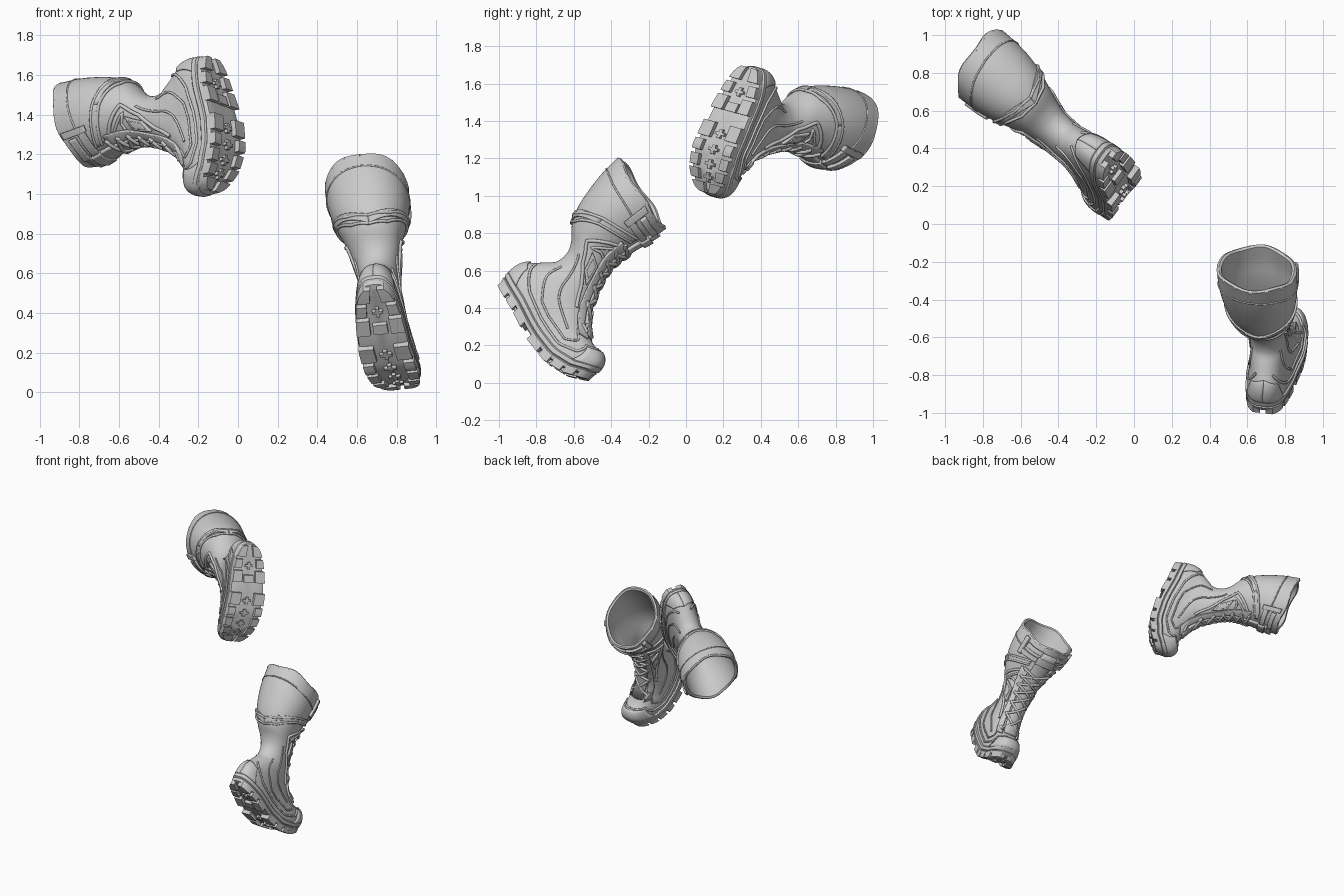
import bpy, bmesh, math
from mathutils import Vector
from math import pi, sin, cos

if "Cube" in bpy.data.objects:
    bpy.data.objects.remove(bpy.data.objects["Cube"])

# boot sections: height, sole-curve weight, back, front, half width back, half width front, squareness
LEV = [(.03, 1, -.055, .645, .105, .13, .7), (.10, 1, -.065, .65, .11, .135, .7),
       (.15, 1, -.06, .63, .108, .128, .72), (.19, .95, -.045, .59, .105, .118, .76),
       (.22, .8, -.025, .51, .10, .11, .82), (.25, .6, 0, .44, .10, .105, .88),
       (.28, .4, .025, .395, .098, .10, .92), (.33, .2, .065, .35, .10, .10, 1),
       (.40, 0, .068, .31, .105, .10, 1), (.46, 0, .035, .29, .12, .112, 1),
       (.52, 0, -.025, .28, .142, .125, 1), (.60, 0, -.07, .285, .178, .148, 1),
       (.70, 0, -.098, .298, .207, .178, 1), (.80, 0, -.115, .32, .22, .195, 1),
       (.905, 0, -.12, .335, .222, .20, 1)]
BASE = [(-.07, .012), (0, -.005), (.1, -.025), (.27, -.075), (.42, -.09), (.54, -.06), (.64, 0), (.70, .045)]
TOP = .905


def base(f):
    f = min(max(f, BASE[0][0]), BASE[-1][0])
    for (a, u), (b, v) in zip(BASE, BASE[1:]):
        if f <= b:
            return u + (v - u) * (f - a) / (b - a)


def shift(f):
    return .10 * max(0, f - .3)


def section(h):
    h = min(max(h, LEV[0][0]), LEV[-1][0])
    i = max(j for j in range(len(LEV) - 1) if LEV[j][0] <= h)
    a, b = LEV[i], LEV[i + 1]
    p, n = LEV[max(i - 1, 0)], LEV[min(i + 2, len(LEV) - 1)]
    d = b[0] - a[0]
    x = (h - a[0]) / d
    out = []
    for q in range(1, 7):
        m0 = (b[q] - p[q]) / (b[0] - p[0]) * d
        m1 = (n[q] - a[q]) / (n[0] - a[0]) * d
        out.append((2*x**3 - 3*x*x + 1) * a[q] + (x**3 - 2*x*x + x) * m0
                   + (3*x*x - 2*x**3) * b[q] + (x**3 - x*x) * m1)
    return out


def lean(h):
    return -.07 * max(0, h - .2) / .7


def surf(h, t, grow=0.0):
    k, fb, ff, wh, wf, e = section(h)
    c, s = cos(t), sin(t)
    ce = math.copysign(abs(c) ** e, c)
    se = math.copysign(abs(s) ** e, s)
    f = (fb + ff) / 2 + ((ff - fb) / 2 + grow) * ce
    w = wh + (wf - wh) * (1 + ce) / 2 + grow
    r = min(max((h - .55) / .355, 0), 1)
    u = h + k * base(f) - r * .2 * (f - .1) + r ** 4 * .008 * cos(5 * t)
    return Vector((f, w * se + shift(f) + lean(h), u))


def raised(h, t, d):
    p = surf(h, t)
    n = (surf(h, t + .02) - surf(h, t - .02)).cross(surf(h + .006, t) - surf(h - .006, t))
    n.normalize()
    k, fb, ff = section(h)[:3]
    if n.dot(p - Vector(((fb + ff) / 2, lean(h), p.z))) < 0:
        n.negate()
    return p + n * d


def boot(side, origin, fwd, up, flip):
    F = Vector(fwd).normalized()
    U = Vector(up)
    U = (U - F * U.dot(F)).normalized()
    S = F.cross(U) * flip
    O = Vector(origin)

    def W(p):
        return O + F * p[0] + S * p[1] + U * p[2]

    def make(name, verts, faces, thick=0, angle=45):
        me = bpy.data.meshes.new(name)
        me.from_pydata([W(v) for v in verts], [], faces)
        bm = bmesh.new()
        bm.from_mesh(me)
        bmesh.ops.recalc_face_normals(bm, faces=bm.faces)
        bm.to_mesh(me)
        bm.free()
        ob = bpy.data.objects.new(side + "_" + name, me)
        bpy.context.collection.objects.link(ob)
        if thick:
            m = ob.modifiers.new("thickness", 'SOLIDIFY')
            m.thickness, m.offset = thick, 0
        bpy.ops.object.select_all(action='DESELECT')
        ob.select_set(True)
        bpy.context.view_layer.objects.active = ob
        bpy.ops.object.shade_smooth_by_angle(angle=math.radians(angle))

    def loft(name, rows):
        n = len(rows[0])
        faces = [(i*n + j, i*n + (j+1) % n, (i+1)*n + (j+1) % n, (i+1)*n + j)
                 for i in range(len(rows) - 1) for j in range(n)]
        faces += [tuple(range(n)), tuple(range((len(rows)-1)*n, len(rows)*n))]
        make(name, [p for r in rows for p in r], faces)

    def patch(name, corners, d=.006, thick=.016, both=True):
        n = 12
        for sg, tag in ((1, "inner"), (-1, "outer"))[:2 if both else 1]:
            vs = []
            for i in range(n + 1):
                for j in range(n + 1):
                    x, y = i / n, j / n
                    q = [(1-x)*(1-y), x*(1-y), x*y, (1-x)*y]
                    vs.append(raised(sum(a*c[0] for a, c in zip(q, corners)),
                                     sg * sum(a*c[1] for a, c in zip(q, corners)), d))
            fs = [(i*(n+1)+j, (i+1)*(n+1)+j, (i+1)*(n+1)+j+1, i*(n+1)+j+1) for i in range(n) for j in range(n)]
            make(name + "_" + tag, vs, fs, thick)

    def tube(name, path, r=.008, d=.003, both=True):
        for sg in (1, -1) if both else (1,):
            cu = bpy.data.curves.new(name, 'CURVE')
            cu.dimensions, cu.bevel_depth, cu.bevel_resolution, cu.use_fill_caps = '3D', r, 2, True
            pts = [raised(a[0] + (b[0]-a[0])*i/8, sg*(a[1] + (b[1]-a[1])*i/8), d)
                   for a, b in zip(path, path[1:]) for i in range(8)]
            pts.append(raised(path[-1][0], sg * path[-1][1], d))
            sp = cu.splines.new('POLY')
            sp.points.add(len(pts) - 1)
            for q, p in zip(sp.points, pts):
                q.co = (*W(p), 1)
            bpy.context.collection.objects.link(bpy.data.objects.new(side + "_" + name, cu))

    # leather upper with a hollow shaft
    N = 72
    ring = [2 * pi * j / N for j in range(N)]
    hs = [.04 + (TOP - .04) * i / 70 for i in range(71)]
    rows = [[surf(h, t) for t in ring] for h in hs]
    rows += [[surf(TOP, t, -.012) + Vector((0, 0, .008)) for t in ring]]
    rows += [[surf(h, t, -.025) for t in ring] for h in [TOP - .03 * i for i in range(21)]]
    loft("upper", rows)

    # sole slab with a stepped rim
    def sole_row(g, z, k=1):
        out = []
        for t in ring:
            p = surf(.06, t, g)
            c = shift(p.x)
            out.append(Vector((p.x, c + (p.y - c) * k, base(p.x) + z)))
        return out
    loft("sole", [sole_row(-.02, .026, k) for k in (.02, .4, .7, 1)]
         + [sole_row(*a) for a in ((.004, .03), (.01, .05), (.004, .056), (.012, .062), (.012, .085), (0, .095))])

    # tread blocks
    k, fb, ff, wh, wf, e = section(.06)

    def half(f):
        x = min(max((f - (fb + ff) / 2) / ((ff - fb) / 2 + .008), -.985), .985)
        return (wh + (wf - wh) * (1 + x) / 2 + .008) * (1 - abs(x) ** (2 / e)) ** (e / 2)

    tread_v, tread_f = [], []

    def block(f0, f1, k0, k1, low=0.0):
        b, n = len(tread_v), 4
        for i in range(n + 1):
            f = f0 + (f1 - f0) * i / n
            for kk, z in ((k0, low), (k1, low), (k1, .045), (k0, .045)):
                tread_v.append((f, shift(f) + kk * half(f), base(f) + z))
        for i in range(n):
            for j in range(4):
                a = b + 4 * i
                tread_f.append((a + j, a + (j+1) % 4, a + 4 + (j+1) % 4, a + 4 + j))
        tread_f.extend([(b, b+1, b+2, b+3), (b+4*n, b+4*n+1, b+4*n+2, b+4*n+3)])

    for f0, f1, kin in ((-.055, .02, .3), (.04, .10, .5), (.12, .20, .42), (.275, .36, .4),
                        (.38, .44, .58), (.46, .52, .58), (.535, .585, .5), (.60, .65, .2)):
        for sg in (1, -1):
            block(f0, f1, sg * kin, sg * 1.0)
    for f in (.085, .33, .42, .50, .57):
        block(f - .025, f + .025, -.08, .08, .008)
        block(f - .008, f + .008, -.24, .24, .008)
    block(.15, .2, -.3, .3, .004)
    make("tread_blocks", tread_v, tread_f, 0, 30)

    # toe cap, heel counter and foot seams
    patch("toe_cap", [(.09, -1.0), (.09, 1.0), (.185, .75), (.185, -.75)], .002, .012, False)
    patch("heel_counter", [(.09, 2.3), (.09, pi), (.22, pi), (.19, 2.55)], .002, .012)
    tube("rand_seam", [(.24, 2.75), (.19, 2.4), (.135, 2.0), (.12, 1.4), (.14, 1.0), (.19, .75), (.195, 0)], .007)
    tube("quarter_seam", [(.33, 2.3), (.25, 2.1), (.17, 1.75), (.16, 1.3), (.19, 1.0), (.23, .8)], .006)
    tube("ankle_seam", [(.44, 1.9), (.34, 1.75), (.24, 1.55), (.2, 1.25)], .006)

    # tongue, lace flaps, eyelets and laces
    patch("tongue", [(.225, -.4), (.225, .4), (.85, .3), (.85, -.3)], .004, .022, False)
    patch("lace_flap", [(.215, .5), (.215, .85), (.66, .75), (.66, .4)], .006, .018)
    steps = [.235 + .07 * i for i in range(7)]
    for i, h in enumerate(steps):
        tube("eyelet_loop", [(h - .008, .5), (h + .008, .62)], .011, .016)
        if i < 6:
            tube("lace", [(h, -.55), (h + .035, 0), (h + .07, .55)], .010, .018)

    # side support panels and zigzag trim
    patch("ankle_panel", [(.36, .95), (.40, 1.35), (.50, 1.3), (.46, .85)], .006, .018)
    patch("ankle_inset", [(.385, 1.03), (.41, 1.25), (.475, 1.2), (.45, .95)], .012, .014)
    tube("zigzag_trim", [(.64, .6), (.60, 1.0), (.52, 1.65), (.42, 1.55), (.34, 1.1), (.27, .95)], .01)
    tube("zigzag_inner_trim", [(.60, .7), (.565, .95), (.51, 1.4), (.53, 1.0), (.52, .8)], .008)

    # calf band, collar and front strap
    patch("calf_band", [(.525, pi), (.56, pi), (.665, 1.6), (.63, 1.6)], .003, .012)
    patch("calf_band_front", [(.63, 1.6), (.665, 1.6), (.74, .5), (.70, .5)], .003, .012)
    tube("band_lower_edge", [(.525, pi), (.545, 2.5), (.63, 1.6), (.70, .5)], .008, .005)
    tube("band_upper_edge", [(.56, pi), (.585, 2.5), (.665, 1.6), (.74, .5)], .008, .005)
    tube("collar_seam", [(.83, pi), (.81, 1.7), (.79, .9)], .005, 0)
    tube("rim_binding", [(.90, -pi), (.90, 0), (.90, pi)], .009, -.006, False)
    patch("shaft_strap", [(.75, .35), (.75, 1.05), (.79, 1.05), (.79, .35)], .008, .02)
    patch("upper_strap", [(.82, .3), (.82, .95), (.86, .95), (.86, .3)], .008, .02)
    patch("side_tab", [(.74, 1.0), (.74, 1.15), (.885, 1.15), (.885, 1.0)], .008, .022)
    patch("buckle", [(.74, -.35), (.74, .35), (.80, .35), (.80, -.35)], .014, .026, False)


# the pair: one standing on its toe, the other mirrored and lifted
boot("lower_boot", (.69, -.97, .47), (.16, .68, -.71), (.015, .72, .69), 1)
boot("raised_boot", (-.115, .315, 1.635), (.03, -.28, -.955), (-.81, .55, -.187), -1)
